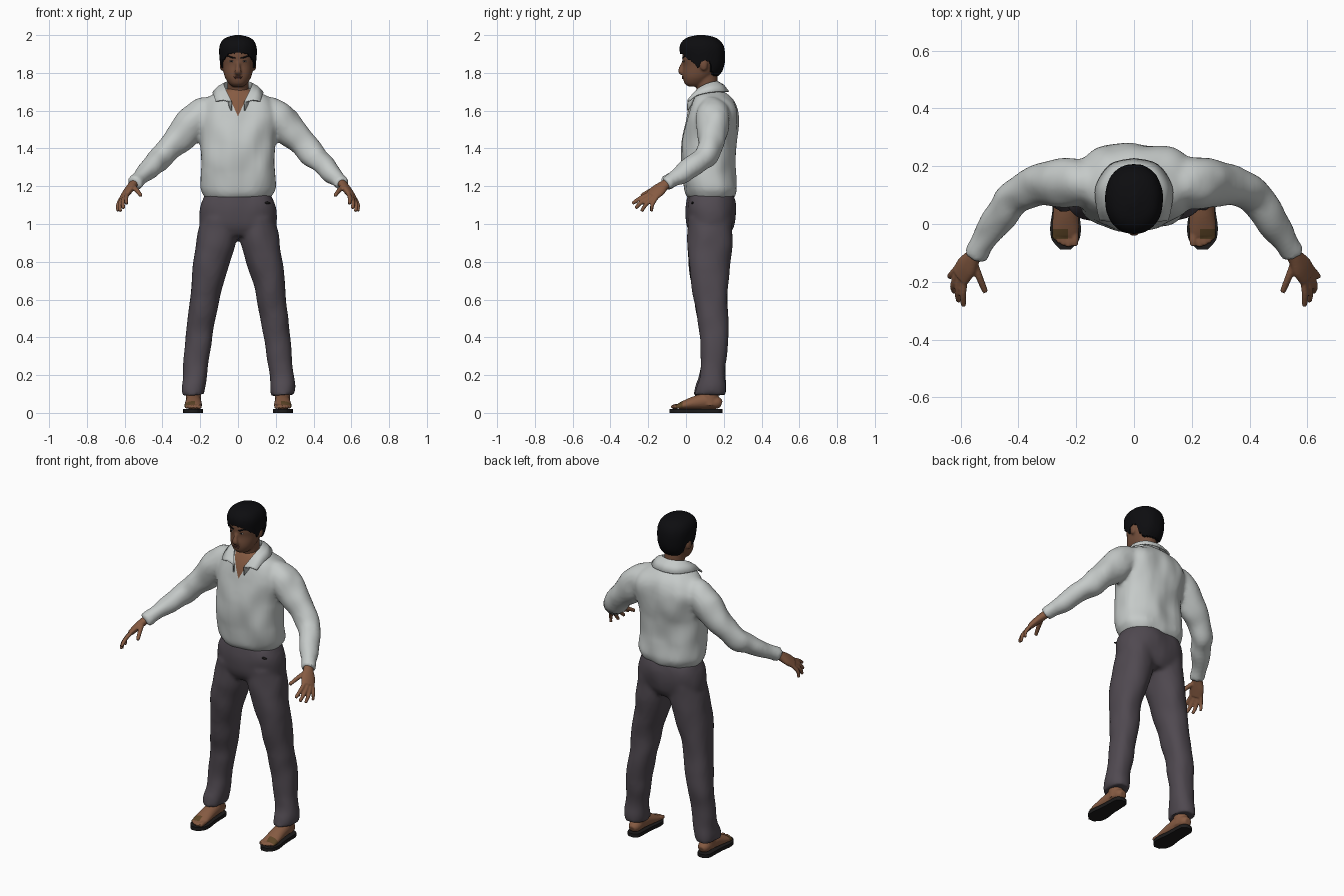
import bpy, bmesh, math
from math import pi, sin, cos, radians
from mathutils import Vector as V, Matrix, noise
from mathutils.bvhtree import BVHTree

if "Cube" in bpy.data.objects:
    bpy.data.objects.remove(bpy.data.objects["Cube"])


def paint(name, *rgb):
    m = bpy.data.materials.new(name)
    m.use_nodes = True
    m.diffuse_color = (*rgb, 1)
    node = m.node_tree.nodes["Principled BSDF"]
    node.inputs["Base Color"].default_value = (*rgb, 1)
    node.inputs["Roughness"].default_value = 0.8
    return m


SHIRT = paint("shirt white", .56, .59, .58)
CLOTH = paint("trouser grey", .08, .067, .081)
SKIN = paint("skin", .24, .105, .055)
FACE = paint("face skin", .17, .076, .043)
HAIR = paint("hair black", .004, .004, .005)
SOLE = paint("sole black", .012, .011, .011)
STRAP = paint("strap brown", .11, .06, .02)
LIP = paint("lip brown", .11, .042, .03)
EYE = paint("eye grey", .3, .25, .22)


def spline(rows, k=4):
    """Smooth curve through rows of any width."""
    out = []
    for i in range(len(rows) - 1):
        a, b, c, d = (rows[max(0, min(j, len(rows) - 1))] for j in range(i - 1, i + 3))
        for s in range(k):
            t = s / k
            out.append([q + .5 * t * (r - p + t * (2*p - 5*q + 4*r - e + t * (3*(q - r) + e - p)))
                        for p, q, r, e in zip(a, b, c, d)])
    return out + [list(rows[-1])]


def power(x, p):
    return math.copysign(abs(x) ** (2 / p), x)


def ring(bm, c, u, v, p=2.0, n=32):
    angles = [2 * pi * i / n for i in range(n)]
    return [bm.verts.new(c + u * power(cos(a), p) + v * power(sin(a), p)) for a in angles]


def bridge(bm, rings, caps=True):
    for a, b in zip(rings, rings[1:]):
        for i in range(len(a)):
            j = (i + 1) % len(a)
            bm.faces.new((a[i], a[j], b[j], b[i]))
    if caps:
        bm.faces.new(rings[0])
        bm.faces.new(rings[-1])


def slabs(bm, rows, p=2.0, side=1):
    """Stack of level rings: x, front y, back y, z, half width."""
    bridge(bm, [ring(bm, V((side * x, (f + b) / 2, z)), V((w, 0, 0)), V((0, (b - f) / 2, 0)), p)
                for x, f, b, z, w in spline(rows)])


def tube(bm, rows, ref=(0, 0, 1), side=1, n=20):
    """Limb along a path: x, y, z, radius along ref, radius across it."""
    rows = spline(rows)
    pts = [V((side * r[0], r[1], r[2])) for r in rows]
    ref = V((side * ref[0], ref[1], ref[2]))
    rings = []
    for i, r in enumerate(rows):
        t = (pts[min(i + 1, len(pts) - 1)] - pts[max(i - 1, 0)]).normalized()
        u = (ref - t * ref.dot(t)).normalized()
        rings.append(ring(bm, pts[i], u * r[3], t.cross(u) * r[4], n=n))
    bridge(bm, rings)


def blob(bm, co, size):
    m = Matrix.Translation(co) @ Matrix.Diagonal((*size, 1))
    bmesh.ops.create_uvsphere(bm, u_segments=16, v_segments=10, radius=1, matrix=m)


def finish(bm, name, mats, voxel=0, smooth=4, rule=None):
    """Make the object, fuse its volumes, then let a rule edit the result."""
    bmesh.ops.recalc_face_normals(bm, faces=bm.faces)
    ob = bpy.data.objects.new(name, bpy.data.meshes.new(name))
    bpy.context.collection.objects.link(ob)
    bm.to_mesh(ob.data)
    bm.free()
    if voxel:
        m = ob.modifiers.new("fuse", 'REMESH')
        m.mode, m.voxel_size = 'VOXEL', voxel
        m = ob.modifiers.new("soften", 'SMOOTH')
        m.factor, m.iterations = .5, smooth
        bpy.context.view_layer.update()
        dg = bpy.context.evaluated_depsgraph_get()
        baked = bpy.data.meshes.new_from_object(ob.evaluated_get(dg))
        ob.modifiers.clear()
        ob.data = baked
    ob.data.materials.clear()
    for m in mats:
        ob.data.materials.append(m)
    if rule:
        bm = bmesh.new()
        bm.from_mesh(ob.data)
        rule(bm)
        bm.to_mesh(ob.data)
        bm.free()
    ob.data.shade_smooth()
    ob.data.set_sharp_from_angle(angle=radians(50))
    return ob


def wrinkle(bm, amount, stretch):
    bm.normal_update()
    moves = [v.normal * amount * noise.noise(V(a * b for a, b in zip(v.co, stretch))) for v in bm.verts]
    for v, d in zip(bm.verts, moves):
        v.co += d


def cut(bm, co, no, inside):
    faces = [f for f in bm.faces if inside(f.calc_center_median())]
    geom = list({e for f in faces for e in f.edges} | {v for f in faces for v in f.verts}) + faces
    bmesh.ops.bisect_plane(bm, geom=geom, plane_co=co, plane_no=no)


# Shirt: torso and sleeves fused, open neck painted as cut faces
def shirt_rule(bm):
    wrinkle(bm, .011, (11, 11, 7))
    for s in (1, -1):
        cut(bm, (0, 0, 1.57), (s, 0, -.46), lambda c: c.y < .1 and c.z > 1.54 and abs(c.x) < .12)
    for f in bm.faces:
        c = f.calc_center_median()
        f.material_index = int(c.y < .1 and abs(c.x) < .46 * (c.z - 1.57))


bm = bmesh.new()
slabs(bm, [(0, .012, .255, 1.135, .172), (0, -.002, .268, 1.165, .19), (0, -.008, .272, 1.2, .2),
           (0, -.02, .258, 1.3, .197), (0, -.022, .265, 1.4, .195), (0, -.012, .28, 1.5, .208),
           (0, .008, .278, 1.58, .222), (0, .02, .262, 1.63, .205), (0, .035, .235, 1.67, .165),
           (0, .06, .19, 1.71, .075), (0, .075, .17, 1.725, .05)], p=2.35)
for s in (1, -1):
    tube(bm, [(.1, .13, 1.62, .06, .07), (.18, .143, 1.59, .083, .085), (.235, .145, 1.54, .09, .088),
              (.285, .14, 1.485, .083, .08), (.345, .13, 1.42, .072, .07), (.405, .1, 1.355, .064, .064),
              (.45, .045, 1.315, .058, .06), (.495, -.02, 1.27, .05, .053),
              (.53, -.07, 1.235, .042, .044), (.552, -.108, 1.21, .039, .041)], side=s)
finish(bm, "shirt", [SHIRT, SKIN], .012, 4, shirt_rule)

# Collar: folded band with two points
bm = bmesh.new()
top = [(0, .172, 1.752), (.05, .158, 1.752), (.075, .115, 1.742), (.068, .06, 1.712), (.035, .008, 1.645)]
low = [(0, .225, 1.70), (.08, .205, 1.70), (.13, .13, 1.698), (.127, .055, 1.68), (.118, .014, 1.65)]
for s in (1, -1):
    grid = []
    for a, b in zip(spline(top), spline(low)):
        a, b = V(a), V(b)
        base = a + V((0, 0, -.045))
        mid = (a + b) / 2 + V((0, 0, .008))
        grid.append([bm.verts.new((s * p.x, p.y, p.z)) for p in (base, a, mid, b)])
    for a, b in zip(grid, grid[1:]):
        for i in range(3):
            bm.faces.new((a[i], a[i + 1], b[i + 1], b[i]))
bmesh.ops.remove_doubles(bm, verts=bm.verts, dist=.0005)
collar = finish(bm, "collar", [SHIRT])
m = collar.modifiers.new("thickness", 'SOLIDIFY')
m.thickness, m.offset = .008, 0

# Trousers: hips and legs fused
bm = bmesh.new()
slabs(bm, [(0, .014, .25, 1.16, .172), (0, .0, .265, 1.1, .198), (0, .0, .266, 1.04, .206),
           (0, .006, .252, .98, .2), (0, .03, .225, .935, .17)], p=2.3)
for s in (1, -1):
    slabs(bm, [(.1, .01, .25, 1.03, .095), (.105, .008, .246, .95, .108), (.12, .008, .24, .88, .104),
               (.138, .012, .232, .8, .097), (.16, .025, .225, .7, .084), (.178, .04, .222, .6, .077),
               (.192, .06, .226, .5, .075), (.207, .075, .226, .4, .072), (.218, .083, .213, .3, .067),
               (.23, .073, .207, .2, .064), (.237, .053, .212, .14, .064), (.238, .045, .212, .095, .06)],
          p=2.2, side=s)
finish(bm, "trousers", [CLOTH], .012, 4, lambda b: wrinkle(b, .008, (10, 10, 8)))

# Small pocket slot on the left hip
bm = bmesh.new()
blob(bm, (.155, .034, 1.112), (.018, .006, .006))
finish(bm, "pocket_slot", [SOLE])

# Head: skull, neck, nose and ears fused
bm = bmesh.new()
slabs(bm, [(0, .015, .08, 1.727, .028), (0, -.006, .1, 1.742, .047), (0, -.016, .13, 1.77, .066),
           (0, -.018, .155, 1.8, .076), (0, -.015, .178, 1.84, .083), (0, -.02, .188, 1.88, .088),
           (0, -.014, .188, 1.93, .085), (0, .015, .165, 1.97, .06), (0, .06, .12, 1.985, .02)], p=2.2)
slabs(bm, [(0, .06, .18, 1.6, .06), (0, .058, .172, 1.7, .056), (0, .04, .165, 1.79, .058)])
tube(bm, [(0, -.012, 1.865, .006, .009), (0, -.024, 1.835, .009, .011),
          (0, -.031, 1.808, .011, .018), (0, -.02, 1.795, .008, .016)], ref=(0, 1, 0))
for s in (1, -1):
    blob(bm, (s * .087, .094, 1.842), (.01, .021, .031))
head = finish(bm, "head", [FACE], .006, 3)
tree = BVHTree.FromPolygons([v.co for v in head.data.vertices], [p.vertices for p in head.data.polygons])


def on_face(name, spots, mat):
    """Thin ovals seated on the face: x, z, half width, half height, lift."""
    bm = bmesh.new()
    for x, z, w, h, lift in spots:
        hit = tree.ray_cast(V((x, -1, z)), V((0, 1, 0)))[0]
        blob(bm, hit - V((0, lift, 0)), (w, .004, h))
    finish(bm, name, [mat])


on_face("eyes", [(s * .034, 1.862, .013, .005, .0) for s in (1, -1)], EYE)
on_face("irises", [(s * .034, 1.862, .006, .005, .002) for s in (1, -1)], HAIR)
on_face("eyebrows", [(s * x, 1.879 + .004 * k, .01, .004, .0)
                     for s in (1, -1) for k, x in enumerate((.022, .034, .046))], HAIR)
on_face("lips", [(0, 1.779, .024, .004, .001), (0, 1.772, .02, .005, .001)], LIP)


# Hair: shell hanging from the crown to a varying hairline
def at(rows, t):
    for a, b in zip(rows, rows[1:]):
        if t <= b[0]:
            k = max(0, (t - a[0]) / (b[0] - a[0]))
            return [p + (q - p) * k for p, q in zip(a, b)]
    return rows[-1]


shell = spline([(1.78, .0, .165, .07), (1.8, -.01, .188, .082), (1.84, -.02, .203, .093),
                (1.88, -.028, .207, .098), (1.92, -.034, .205, .1), (1.95, -.03, .196, .095),
                (1.975, -.012, .175, .08), (1.99, .015, .148, .055), (2.0, .06, .1, .015)])
hairline = [(0, 1.908), (.5, 1.9), (.8, 1.876), (1.1, 1.858), (1.3, 1.83), (1.42, 1.83), (1.5, 1.865),
            (1.85, 1.862), (2.0, 1.81), (2.3, 1.787), (pi, 1.785)]
bm = bmesh.new()
rows, cols = 18, 72
rings = [[] for _ in range(rows + 2)]
for i in range(cols):
    a = 2 * pi * i / cols
    low_z = at(hairline, min(a, 2 * pi - a))[1] + .004 * sin(i * 2.4)
    for r in range(-1, rows + 1):
        t = 1 - (1 - max(r, 0) / rows) ** 2
        z, f, b, w = at(shell, low_z + (2.0 - low_z) * t)
        k = .82 if r < 0 else 1 + .012 * noise.noise(V((sin(a) * 4, cos(a) * 4, z * 14)))
        rings[r + 1].append(bm.verts.new((k * w * power(sin(a), 2.2),
                                          (f + b) / 2 - k * (b - f) / 2 * power(cos(a), 2.2), z)))
bridge(bm, rings, caps=False)
bm.faces.new(rings[-1])
finish(bm, "hair", [HAIR])

# Hands: palm, fingers and thumb fused
fingers = [((.555, -.13, 1.20), (.535, -.185, 1.178), (.514, -.236, 1.15), .0125),
           ((.584, -.18, 1.165), (.592, -.24, 1.138), (.59, -.284, 1.108), .0115),
           ((.598, -.175, 1.155), (.61, -.235, 1.115), (.606, -.268, 1.083), .0115),
           ((.608, -.165, 1.148), (.626, -.212, 1.103), (.622, -.235, 1.067), .011),
           ((.612, -.15, 1.148), (.635, -.178, 1.103), (.636, -.182, 1.066), .0105)]
for side, s in (("left", 1), ("right", -1)):
    bm = bmesh.new()
    tube(bm, [(.54, -.085, 1.225, .027, .022), (.558, -.115, 1.205, .03, .023),
              (.58, -.148, 1.178, .042, .021), (.602, -.182, 1.148, .04, .016)],
         ref=(-.035, -.045, .025), side=s)
    for a, b, c, r in fingers:
        tube(bm, [(*a, r, r), (*b, r, r), (*c, r * .8, r * .8)], side=s, n=12)
    finish(bm, side + "_hand", [SKIN], .005, 2)

    # Feet: ankle, foot and toes fused, strap painted over the outer toes
    bm = bmesh.new()
    slabs(bm, [(.236, .08, .175, .04, .04), (.236, .08, .17, .1, .04), (.234, .09, .17, .18, .04)], side=s)
    tube(bm, [(.235, .188, .046, .018, .02), (.235, .165, .053, .033, .035), (.235, .11, .062, .042, .04),
              (.236, .05, .054, .036, .043), (.237, -.01, .041, .024, .047), (.238, -.04, .035, .015, .045)],
         side=s)
    for k, (x, y) in enumerate([(.205, -.075), (.227, -.079), (.244, -.074), (.259, -.065), (.273, -.053)]):
        r = .0135 if k == 0 else .0105
        tube(bm, [(x, -.02, .036, r, r), (x, y + .02, .034, r, r), (x, y, .031, r * .8, r * .8)], side=s, n=12)

    def strap_rule(b, s=s):
        near = lambda c: c.y < .03 and c.z > .03
        for co, no in (((0, -.018, 0), (0, 1, 0)), ((0, -.052, 0), (0, 1, 0)), ((s * .228, 0, 0), (1, 0, 0))):
            cut(b, co, no, near)
        for f in b.faces:
            c = f.calc_center_median()
            f.material_index = int(-.052 < c.y < -.018 and s * c.x > .228 and c.z > .03)
    finish(bm, side + "_foot", [SKIN, STRAP], .005, 2, strap_rule)

    # Sandal sole: foot-shaped outline with thickness
    bm = bmesh.new()
    half = spline([(.192, .015), (.17, .038), (.11, .042), (.05, .045), (-.01, .053), (-.055, .047),
                   (-.088, .018)])
    outline = [(.237 + w, y) for y, w in half] + [(.237 - w, y) for y, w in reversed(half)]
    bridge(bm, [[bm.verts.new((s * x, y, z)) for x, y in outline] for z in (0, .021)])
    finish(bm, side + "_sole", [SOLE])
